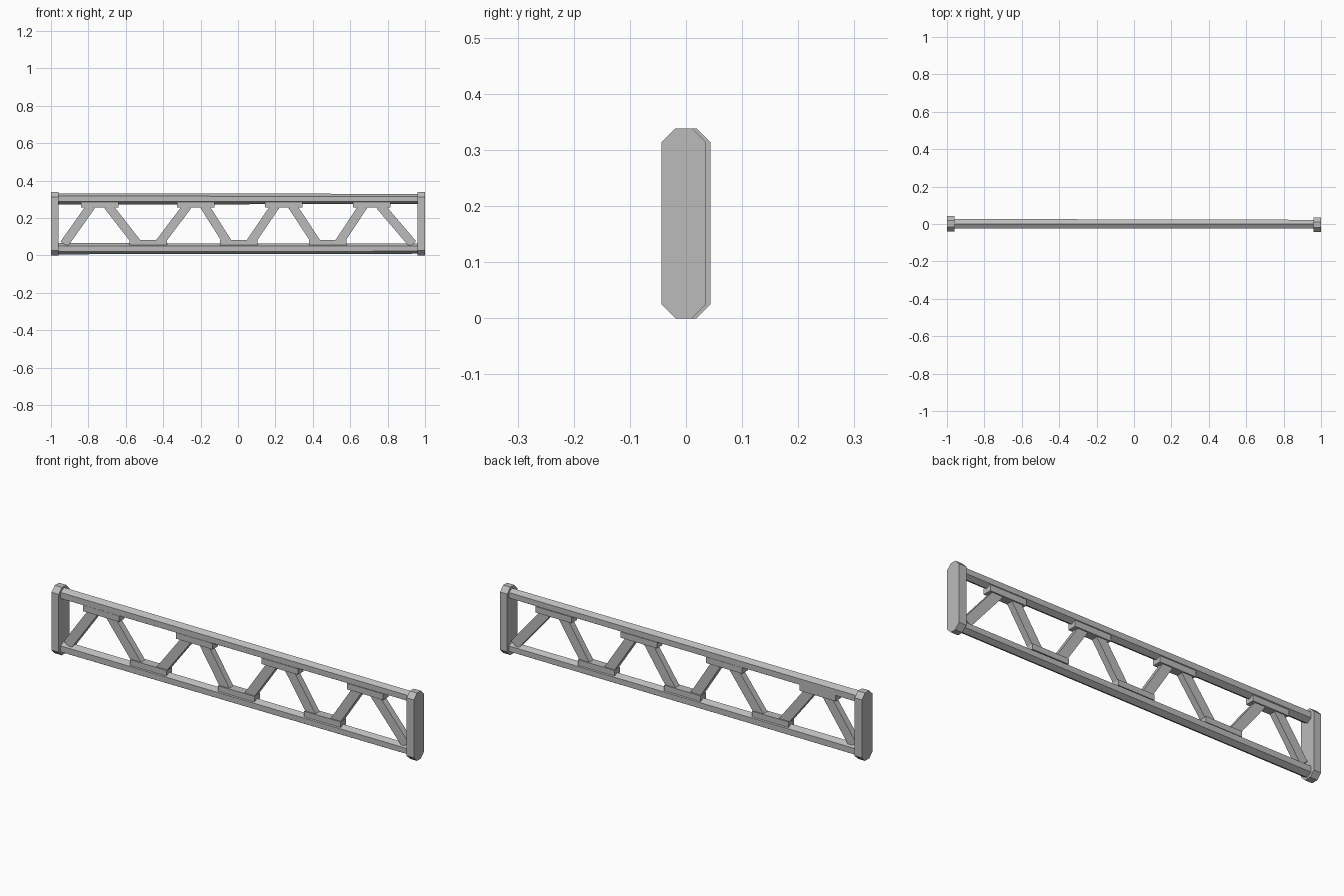
import bpy, bmesh
from math import sin, cos, pi, atan2, hypot

if "Cube" in bpy.data.objects:
    bpy.data.objects.remove(bpy.data.objects["Cube"], do_unlink=True)

grey = bpy.data.materials.new("steel_grey")
grey.use_nodes = True
colour = (0.5, 0.5, 0.5, 1)
grey.diffuse_color = colour
grey.node_tree.nodes["Principled BSDF"].inputs["Base Color"].default_value = colour

MID = 0.169      # mid height of the truss
RAIL = 0.133     # rail distance from mid height


def loft(name, ring_a, ring_b):
    """Closed solid between two matching rings of points."""
    bm = bmesh.new()
    a = [bm.verts.new(p) for p in ring_a]
    b = [bm.verts.new(p) for p in ring_b]
    bm.faces.new(a)
    bm.faces.new(b[::-1])
    for i in range(len(a)):
        j = (i + 1) % len(a)
        bm.faces.new((a[j], a[i], b[i], b[j]))
    bmesh.ops.recalc_face_normals(bm, faces=bm.faces)
    mesh = bpy.data.meshes.new(name)
    bm.to_mesh(mesh)
    bm.free()
    mesh.materials.append(grey)
    obj = bpy.data.objects.new(name, mesh)
    bpy.context.collection.objects.link(obj)
    return obj


def hexagon(x, y, z, r):
    return [(x, y + r * sin(k * pi / 3), z + r * cos(k * pi / 3)) for k in range(6)]


def chamfered(x, y, half_w, half_h, c):
    pts = []
    for sy, sz in ((1, 1), (1, -1), (-1, -1), (-1, 1)):
        corner = [(sy * half_w, sz * (half_h - c)), (sy * (half_w - c), sz * half_h)]
        pts += corner if sy * sz < 0 else corner[::-1]
    return [(x, y + py, MID + pz) for py, pz in pts]


def beam(name, start, end, width, depth):
    """Rectangular bar between two (x, z) points."""
    dx, dz = end[0] - start[0], end[1] - start[1]
    n = hypot(dx, dz)
    nx, nz = -dz / n * width / 2, dx / n * width / 2
    rings = [[(x + s * nx, t * depth / 2, z + s * nz)
              for s, t in ((1, 1), (1, -1), (-1, -1), (-1, 1))]
             for x, z in (start, end)]
    return loft(name, *rings)


# Slightly tapering hexagonal rails
for name, z in (("top_rail", MID + RAIL), ("bottom_rail", MID - RAIL)):
    loft(name, hexagon(-0.97, 0.001, z, 0.030), hexagon(0.97, -0.001, z, 0.027))

# Chamfered end plates
for name, side, y, half_w in (("right_end_plate", -1, 0.002, 0.042),
                              ("left_end_plate", 1, -0.004, 0.040)):
    loft(name, chamfered(side, y, half_w, MID, 0.025),
         chamfered(side * 0.96, y, half_w, MID, 0.025))

# Gusset blocks
tops = [-0.74, -0.225, 0.245, 0.715]
bottoms = [-0.48, 0.005, 0.48]
for x in tops:
    beam("top_gusset", (x - 0.1, 0.27), (x + 0.1, 0.27), 0.03, 0.044)
for x in bottoms:
    beam("bottom_gusset", (x - 0.1, 0.069), (x + 0.1, 0.069), 0.028, 0.044)

# Zigzag braces
feet = [-0.985] + bottoms + [0.99]
for i, x in enumerate(tops):
    beam("rising_brace", (feet[i] + 0.055, 0.06), (x - 0.045, 0.265), 0.047, 0.032)
    beam("falling_brace", (x + 0.045, 0.265), (feet[i + 1] - 0.055, 0.06), 0.047, 0.032)
